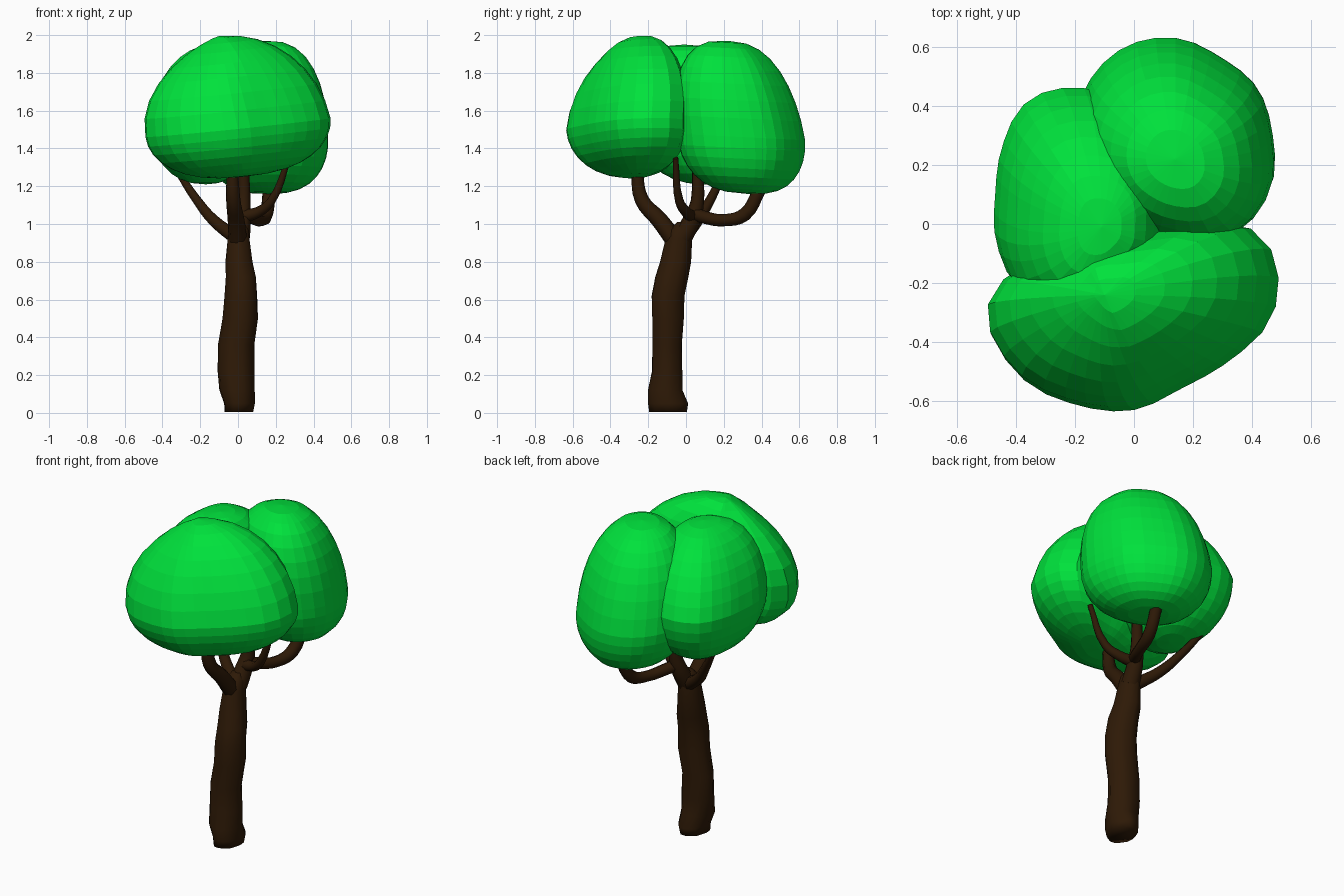
import bpy, bmesh, math

if "Cube" in bpy.data.objects:
    bpy.data.objects.remove(bpy.data.objects["Cube"])


def material(name, rgb):
    m = bpy.data.materials.new(name)
    m.diffuse_color = (*rgb, 1)
    m.use_nodes = True
    m.node_tree.nodes["Principled BSDF"].inputs["Base Color"].default_value = m.diffuse_color
    return m


LEAF = material("leaf_green", (0.0, 0.76, 0.045))
BARK = material("bark_brown", (0.027, 0.01, 0.002))


def loft(name, rings, mat, smooth):
    """Skin a list of equal-sized point rings and cap both ends."""
    bm = bmesh.new()
    vr = [[bm.verts.new(p) for p in r] for r in rings]
    n = len(vr[0])
    for a, b in zip(vr, vr[1:]):
        for i in range(n):
            bm.faces.new((a[i], a[(i + 1) % n], b[(i + 1) % n], b[i]))
    bm.faces.new(vr[0][::-1])
    bm.faces.new(vr[-1])
    bmesh.ops.remove_doubles(bm, verts=bm.verts, dist=1e-5)
    bmesh.ops.recalc_face_normals(bm, faces=bm.faces)
    for f in bm.faces:
        f.smooth = smooth
    me = bpy.data.meshes.new(name)
    bm.to_mesh(me)
    bm.free()
    me.materials.append(mat)
    ob = bpy.data.objects.new(name, me)
    bpy.context.collection.objects.link(ob)
    return ob


def outline(radii, phi):
    """Periodic cubic interpolation of plan radii."""
    n = len(radii)
    u = phi / (2 * math.pi) * n
    i = int(u)
    t = u - i
    a, b, c, d = (radii[(i + k) % n] for k in (-1, 0, 1, 2))
    return b + 0.5 * t * (c - a + t * (2*a - 5*b + 4*c - d + t * (3*(b - c) + d - a)))


def crown(name, centre, up, down, radii, top, bottom, tilt,
          power=(0.85, 0.85), slope=(0, 0), seg=32, lev=16):
    """Squashed sphere with irregular plan, leaning poles, tilted equator, one sloped side."""
    cx, cy, cz = centre
    rings = []
    for j in range(lev + 1):
        th = math.pi * (0.0005 + 0.999 * j / lev)
        s, c = math.sin(th), math.cos(th)
        ox, oy = top if c > 0 else bottom
        ring = []
        for k in range(seg):
            phi = 2 * math.pi * k / seg
            p = power[1]
            if c > 0:
                p = power[0] + slope[1] * max(0, math.cos(phi - math.radians(slope[0])))
            r = outline(radii, phi) * s ** p
            x, y = r * math.cos(phi), r * math.sin(phi)
            z = cz + c * (up if c > 0 else down) + tilt[0] * x + tilt[1] * y
            ring.append((cx + x + ox * abs(c), cy + y + oy * abs(c), z))
        rings.append(ring)
    return loft(name, rings, LEAF, False)


# Three foliage masses
crown("front_foliage", (0, -0.28, 1.51), 0.485, 0.26,
      [.48, .49, .31, .26, .26, .34, .49, .455, .385, .35, .32, .37],
      (-0.1, 0.04), (0.03, 0.02), (0.10, 0.02), (0.95, 0.8), (205, 0.7))
crown("left_foliage", (-0.17, 0.1, 1.55), 0.40, 0.34,
      [.26, .29, .33, .36, .37, .32, .30, .34, .39, .36, .30, .28],
      (0.06, -0.11), (0, 0), (0, 0), (0.82, 0.85))
crown("back_foliage", (0.14, 0.3, 1.46), 0.51, 0.30,
      [.33, .32, .305, .33, .345, .345, .34, .33, .32, .34, .38, .37],
      (0, -0.08), (0.02, 0.02), (0, -0.05), (0.75, 0.72))

# Lumpy trunk: z, centre x, centre y, radius x, radius y
profile = [(0.005, .005, -.095, .075, .10), (0.05, .008, -.095, .08, .108),
           (0.12, -.005, -.11, .09, .095), (0.22, -.01, -.10, .092, .085),
           (0.36, -.01, -.10, .09, .083), (0.50, .012, -.095, .09, .087),
           (0.62, .015, -.095, .086, .087), (0.72, .015, -.075, .082, .085),
           (0.80, .005, -.055, .075, .078), (0.92, .003, -.038, .062, .066),
           (0.97, .005, -.03, .054, .057), (1.01, .005, -.015, .03, .03)]
rings = []
for z, cx, cy, rx, ry in profile:
    ring = []
    for k in range(16):
        a = 2 * math.pi * k / 16
        w = 1 + 0.07 * math.sin(4 * a + 5 * z) * math.cos(2 * a)
        ring.append((cx + rx * w * math.cos(a), cy + ry * w * math.sin(a), z))
    rings.append(ring)
loft("trunk", rings, BARK, True)


def branch(name, pts):
    """Tapered round branch through (x, y, z, radius) points."""
    cu = bpy.data.curves.new(name, 'CURVE')
    cu.dimensions = '3D'
    cu.bevel_depth = 1
    cu.bevel_resolution = 2
    cu.use_fill_caps = True
    cu.resolution_u = 4
    sp = cu.splines.new('BEZIER')
    sp.bezier_points.add(len(pts) - 1)
    for bp, (x, y, z, r) in zip(sp.bezier_points, pts):
        bp.co = (x, y, z)
        bp.radius = r
        bp.handle_left_type = bp.handle_right_type = 'AUTO'
    cu.materials.append(BARK)
    ob = bpy.data.objects.new(name, cu)
    bpy.context.collection.objects.link(ob)
    bpy.ops.object.select_all(action='DESELECT')
    ob.select_set(True)
    bpy.context.view_layer.objects.active = ob
    bpy.ops.object.convert(target='MESH')


# Branches up into the foliage
branch("left_branch", [(0, -.02, .92, .04), (-.13, .06, 1.02, .032),
                       (-.22, .13, 1.13, .025), (-.32, .2, 1.28, .018)])
branch("front_branch", [(0, -.05, .90, .05), (-.01, -.14, 1.02, .045),
                        (-.025, -.235, 1.13, .038), (-.03, -.26, 1.29, .03)])
branch("middle_branch", [(.01, -.02, .93, .055), (.02, .03, 1.02, .048),
                         (.03, .06, 1.12, .036), (.03, .06, 1.28, .03)])
branch("back_branch", [(.02, .03, 1.06, .036), (.07, .1, 1.035, .034),
                       (.12, .2, 1.02, .032), (.15, .31, 1.05, .036),
                       (.165, .39, 1.18, .034)])
branch("right_branch", [(.03, .03, 1.04, .035), (.11, 0, 1.065, .028),
                        (.175, -.035, 1.12, .024), (.27, -.055, 1.35, .015)])
